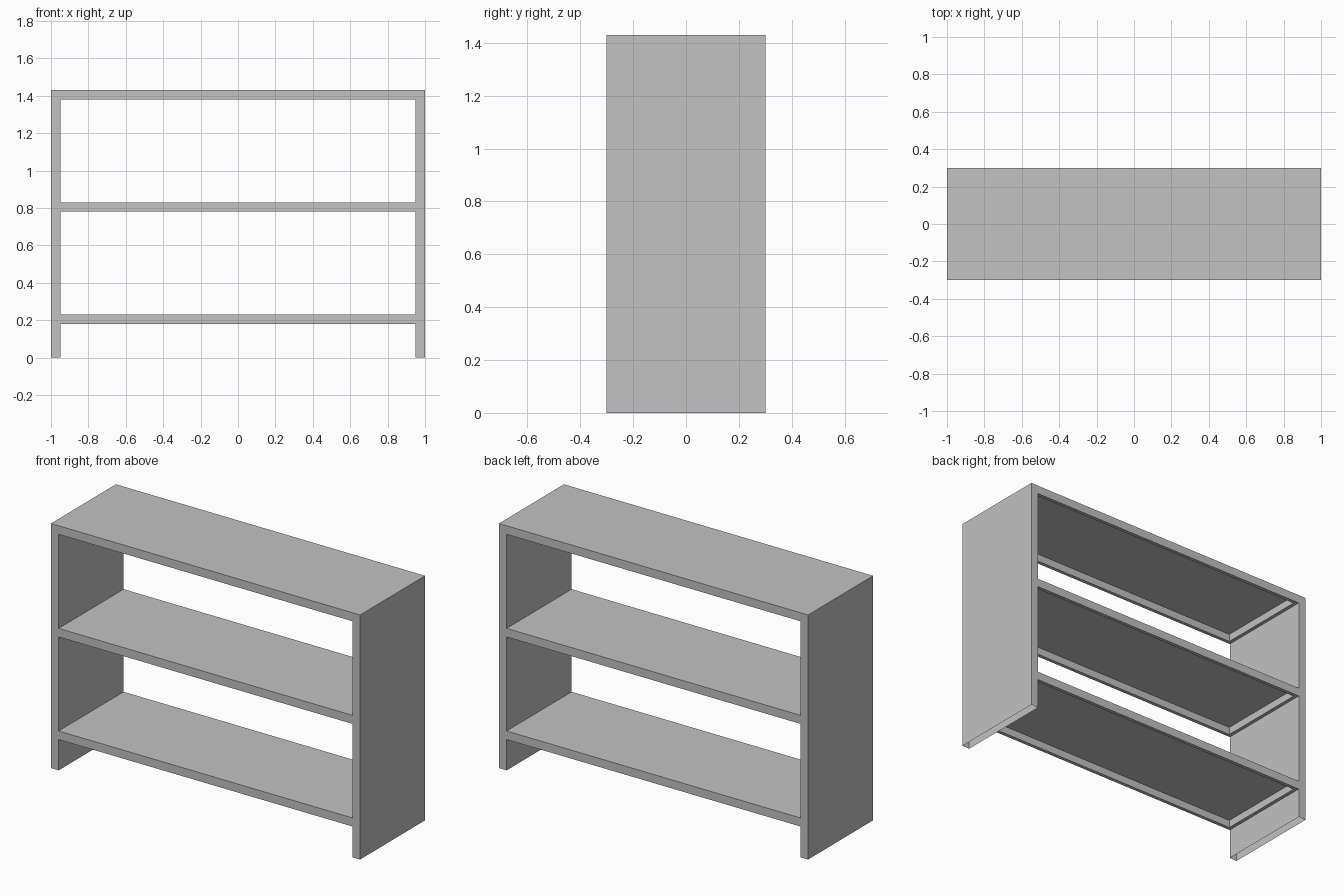
import bpy
import bmesh
from mathutils import Vector

cube = bpy.data.objects.get("Cube")
if cube:
    bpy.data.objects.remove(cube, do_unlink=True)

WIDTH, DEPTH, HEIGHT = 2.0, 0.6, 1.43
BOARD = 0.05          # board thickness
RIM = 0.03            # rim left around each recessed underside
RECESS = 0.045        # depth of the underside recess
SHELF_TOPS = {"lower_shelf": 0.23, "middle_shelf": 0.83, "top_shelf": HEIGHT}

grey = bpy.data.materials.new("plain_grey")
grey.use_nodes = True
colour = (0.54, 0.54, 0.54, 1)
grey.diffuse_color = colour
grey.node_tree.nodes["Principled BSDF"].inputs["Base Color"].default_value = colour


def add_board(name, size, centre, shape_underside):
    """Make a box and let shape_underside edit its bottom face."""
    bm = bmesh.new()
    bmesh.ops.create_cube(bm, size=1)
    bmesh.ops.scale(bm, vec=size, verts=bm.verts)
    bm.normal_update()
    bottom = min(bm.faces, key=lambda f: f.calc_center_median().z)
    shape_underside(bm, bottom)
    mesh = bpy.data.meshes.new(name)
    bm.to_mesh(mesh)
    bm.free()
    mesh.materials.append(grey)
    obj = bpy.data.objects.new(name, mesh)
    obj.location = centre
    bpy.context.collection.objects.link(obj)


def recess(bm, face):
    # Inset a rim, then push a copy of the inner face up into the board
    bmesh.ops.inset_region(bm, faces=[face], thickness=RIM)
    pocket = bmesh.ops.extrude_discrete_faces(bm, faces=[face])["faces"][0]
    bmesh.ops.translate(bm, vec=Vector((0, 0, RECESS)), verts=pocket.verts)
    bm.normal_update()


def leave_open(bm, face):
    bmesh.ops.delete(bm, geom=[face], context="FACES_ONLY")


# Hollow side panels, open at the foot
for name, side in (("left_panel", 1), ("right_panel", -1)):
    add_board(name, (BOARD, DEPTH, HEIGHT),
              (side * (WIDTH - BOARD) / 2, 0, HEIGHT / 2), leave_open)

# Shelves with recessed undersides
for name, top in SHELF_TOPS.items():
    add_board(name, (WIDTH - 2 * BOARD, DEPTH, BOARD),
              (0, 0, top - BOARD / 2), recess)
